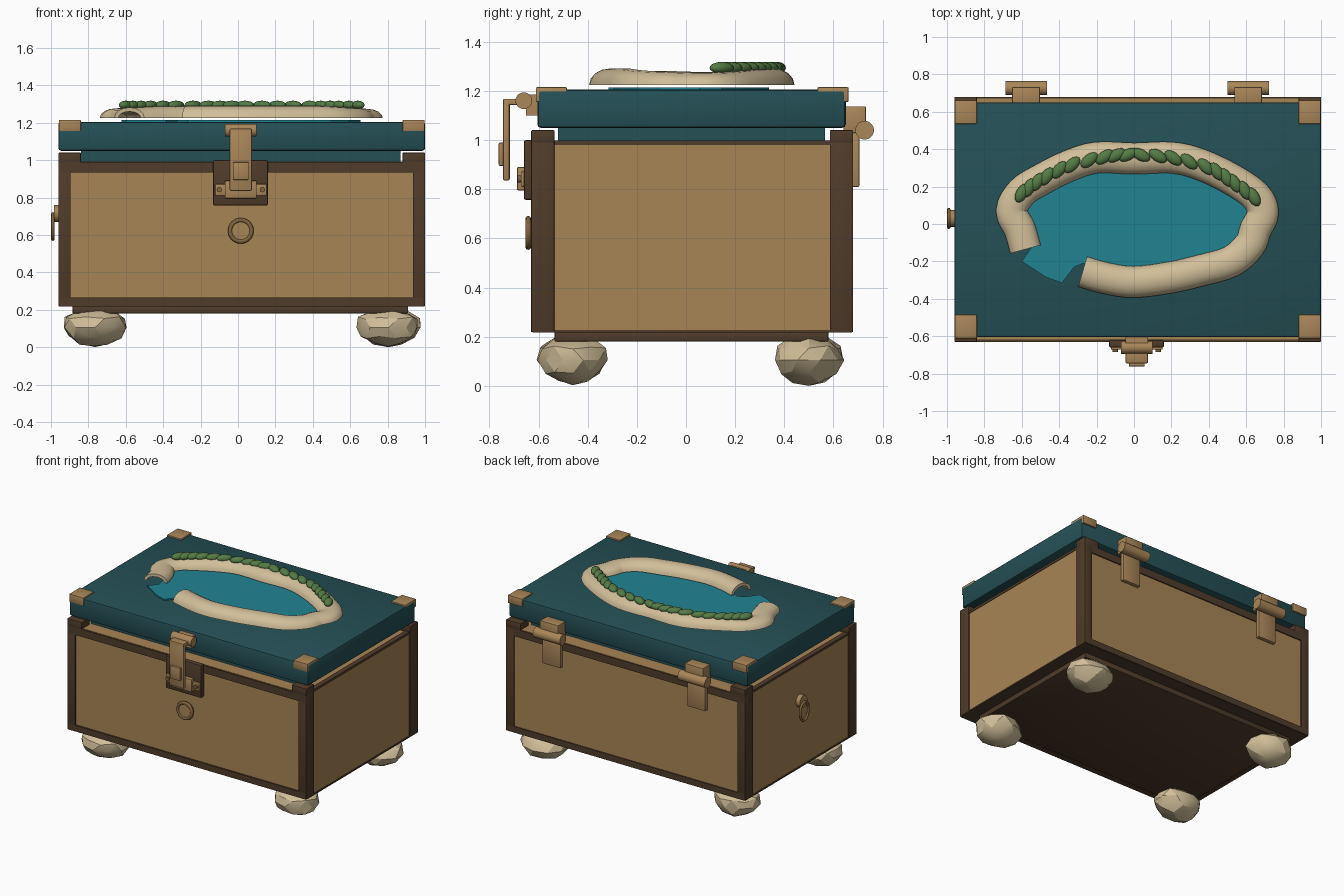
import bpy, bmesh, math, random
from mathutils import Vector, Matrix

if "Cube" in bpy.data.objects:
    bpy.data.objects.remove(bpy.data.objects["Cube"])

random.seed(4)
CX, CY = 0.02, 0.025          # centre of the chest body


def material(name, rgb):
    m = bpy.data.materials.new(name)
    m.diffuse_color = (*rgb, 1)
    m.use_nodes = True
    m.node_tree.nodes["Principled BSDF"].inputs["Base Color"].default_value = m.diffuse_color
    return m


TAN = material("tan board", (0.39, 0.235, 0.09))
BRASS = material("brass", (0.40, 0.24, 0.10))
AGED = material("aged brass", (0.22, 0.125, 0.048))
BROWN = material("dark brown wood", (0.08, 0.045, 0.023))
TEAL = material("teal lid", (0.018, 0.08, 0.093))
WATER = material("water", (0.015, 0.23, 0.29))
SAND = material("sandstone", (0.64, 0.52, 0.32))
GREEN = material("leaf green", (0.09, 0.20, 0.06))


def finish(name, bm, mat, smooth=None):
    bmesh.ops.recalc_face_normals(bm, faces=bm.faces)
    me = bpy.data.meshes.new(name)
    bm.to_mesh(me)
    bm.free()
    me.materials.append(mat)
    ob = bpy.data.objects.new(name, me)
    bpy.context.collection.objects.link(ob)
    if smooth:
        bpy.ops.object.select_all(action='DESELECT')
        ob.select_set(True)
        bpy.context.view_layer.objects.active = ob
        bpy.ops.object.shade_smooth_by_angle(angle=math.radians(smooth))
    return ob


def box(name, x, y, z, mat, bevel=0.0):
    """Box from (min, max) ranges."""
    bm = bmesh.new()
    bmesh.ops.create_cube(bm, size=1)
    for v in bm.verts:
        v.co = [(r[0] + r[1]) / 2 + c * (r[1] - r[0]) for c, r in zip(v.co, (x, y, z))]
    if bevel:
        bmesh.ops.bevel(bm, geom=bm.edges[:], offset=bevel, segments=2,
                        profile=0.5, affect='EDGES')
    return finish(name, bm, mat, 35 if bevel else None)


def rod(name, centre, axis, radius, length, mat):
    bm = bmesh.new()
    rot = Vector((0, 0, 1)).rotation_difference(Vector(axis)).to_matrix().to_4x4()
    bmesh.ops.create_cone(bm, cap_ends=True, segments=20, radius1=radius, radius2=radius,
                          depth=length, matrix=Matrix.Translation(centre) @ rot)
    return finish(name, bm, mat, 40)


def torus(name, centre, axis, ra, rb, minor, mat):
    """Ring with half-axes ra (sideways) and rb (up), facing along axis."""
    bm = bmesh.new()
    n, k = 32, 8
    side = Vector(axis).cross(Vector((0, 0, 1)))
    rows = []
    for i in range(n):
        a = 2 * math.pi * i / n
        d = side * math.cos(a) + Vector((0, 0, 1)) * math.sin(a)
        p = Vector(centre) + side * ra * math.cos(a) + Vector((0, 0, rb * math.sin(a)))
        rows.append([bm.verts.new(p + minor * (d * math.cos(b) + Vector(axis) * math.sin(b)))
                     for b in (2 * math.pi * j / k for j in range(k))])
    for i in range(n):
        for j in range(k):
            a, b = rows[i], rows[(i + 1) % n]
            bm.faces.new((a[j], b[j], b[(j + 1) % k], a[(j + 1) % k]))
    return finish(name, bm, mat, 60)


def smooth_path(pts, steps):
    """Catmull-Rom points through a flat path."""
    p = [Vector(q) for q in pts]
    p = [2 * p[0] - p[1]] + p + [2 * p[-1] - p[-2]]
    out = []
    for i in range(1, len(p) - 2):
        a, b, c, d = p[i - 1:i + 3]
        for s in range(steps):
            t = s / steps
            out.append(0.5 * (2 * b + (c - a) * t + (2 * a - 5 * b + 4 * c - d) * t * t
                              + (3 * b - a - 3 * c + d) * t ** 3))
    return out + [p[-2]]


# Chest body, rails and base
box("chest_body", (-0.952, 0.992), (-0.618, 0.672), (0.225, 0.992), TAN)
box("bottom_frame", (-0.958, 0.998), (-0.625, 0.675), (0.218, 0.228), BROWN)
box("base_plinth", (-0.885, 0.91), (-0.535, 0.58), (0.18, 0.22), BROWN, 0.006)
for label, y in (("front", (-0.63, -0.60)), ("back", (0.655, 0.68))):
    box(label + "_bottom_rail", (-0.95, 0.99), y, (0.22, 0.265), BROWN)
    box(label + "_top_rail", (-0.95, 0.99), y, (0.935, 0.99), BROWN)
for label, x in (("left", (-0.956, -0.92)), ("right", (0.96, 0.996))):
    box(label + "_top_rail", x, (-0.6, 0.65), (0.98, 0.998), BROWN)

# Corner posts, caps, lid corners and stone feet, one set for each corner
for sx in (-1, 1):
    for sy in (-1, 1):
        def span(c, s, outer, inner):
            return tuple(sorted((c + s * outer, c + s * inner)))
        px, py = span(CX, sx, 0.98, 0.915), span(CY, sy, 0.655, 0.56)
        box("corner_post", px, py, (0.22, 0.99), BROWN, 0.004)
        box("corner_cap", span(CX, sx, 0.98, 0.86), py, (0.985, 1.04), BROWN, 0.004)
        box("lid_corner", span(CX, sx, 0.977, 0.86), span(CY, sy, 0.636, 0.51),
            (1.155, 1.215), BRASS, 0.004)
        bm = bmesh.new()
        bmesh.ops.create_icosphere(bm, subdivisions=2, radius=1)
        for v in bm.verts:
            v.co *= random.uniform(0.92, 1.05)
            taper = 1 + 0.12 * v.co.z
            v.co = (CX + sx * 0.785 + 0.172 * v.co.x * taper,
                    (-0.46 if sy < 0 else 0.50) + 0.143 * v.co.y * taper,
                    max(0.0, min(0.195, 0.105 + 0.105 * v.co.z)))
        finish("stone_foot", bm, SAND, 22)

# Lid
box("lid_liner", (-0.84, 0.87), (-0.52, 0.565), (0.98, 1.06), TEAL)
box("lid", (-0.96, 1.0), (-0.605, 0.65), (1.05, 1.205), TEAL, 0.014)

# Broken stone rim around the pool
RIM = [(-0.58, -0.135), (-0.61, -0.03), (-0.655, 0.07), (-0.6, 0.17), (-0.5, 0.235),
       (-0.35, 0.31), (-0.2, 0.355), (0, 0.35), (0.2, 0.355), (0.35, 0.32), (0.52, 0.24),
       (0.65, 0.15), (0.69, 0.06), (0.65, -0.03), (0.62, -0.11), (0.52, -0.2),
       (0.35, -0.25), (0.2, -0.285), (0, -0.31), (-0.15, -0.29), (-0.275, -0.255)]
path = smooth_path(RIM, 4)
bm = bmesh.new()
rows = []
for i, p in enumerate(path):
    t = (path[min(i + 1, len(path) - 1)] - path[max(i - 1, 0)]).normalized()
    n = Vector((-t.y, t.x))
    tall = 0.066 - 0.07 * max(0, abs(p.x) - 0.45)
    row = []
    for w, h, flip in ((0.084, tall, 1), (0.062, tall - 0.022, -1)):
        for k in range(9):
            a = math.pi * k / 8
            q = p + n * (w * math.cos(a) * flip)
            row.append(bm.verts.new((q.x, q.y, 1.225 + h * math.sin(a))))
    rows.append(row)
for a, b in zip(rows, rows[1:]):
    for j in range(18):
        k = (j + 1) % 18
        bm.faces.new((a[j], b[j], b[k], a[k]))
for r in (rows[0], rows[-1]):
    for j in range(8):
        bm.faces.new((r[j], r[j + 1], r[16 - j], r[17 - j]))
finish("stone_rim", bm, SAND, 50)

# Water sheet with a spill through the gap
outline = [0.95 * Vector(p) for p in RIM[:-1]]
outline += [Vector(p) for p in ((-0.27, -0.21), (-0.32, -0.23), (-0.385, -0.315),
                                (-0.47, -0.285), (-0.6, -0.2))]
bm = bmesh.new()
face = bm.faces.new([bm.verts.new((p.x, p.y, 1.203)) for p in outline])
top = bmesh.ops.extrude_face_region(bm, geom=[face])
bmesh.ops.translate(bm, vec=(0, 0, 0.011),
                    verts=[g for g in top["geom"] if isinstance(g, bmesh.types.BMVert)])
finish("pool_water", bm, WATER)

# Leafy garland along the back of the rim
vine = smooth_path([(-0.6, 0.165), (-0.5, 0.235), (-0.35, 0.31), (-0.15, 0.36), (0, 0.37),
                    (0.2, 0.355), (0.4, 0.3), (0.52, 0.23), (0.64, 0.145)], 20)
bm = bmesh.new()
COUNT = 20
for i in range(COUNT):
    k = round(i * (len(vine) - 1) / (COUNT - 1))
    p = vine[k]
    t = vine[min(k + 1, len(vine) - 1)] - vine[max(k - 1, 0)]
    turn = math.atan2(t.y, t.x) + (0.45 if p.x < 0 else -0.45)
    mat = (Matrix.Translation((p.x, p.y, 1.294)) @ Matrix.Rotation(turn, 4, 'Z')
           @ Matrix.Diagonal((0.055, 0.031, 0.024, 1)))
    bmesh.ops.create_uvsphere(bm, u_segments=12, v_segments=8, radius=1, matrix=mat)
finish("leaf_garland", bm, GREEN, 60)

# Front latch
LX = 0.015
box("latch_backplate", (LX - 0.148, LX + 0.145), (-0.66, -0.62), (0.757, 1.0), BROWN, 0.008)
box("latch_catch", (LX - 0.085, LX + 0.085), (-0.688, -0.655), (0.795, 0.89), BRASS, 0.006)
for s in (-1, 1):
    box("catch_wing", (LX + s * 0.108 - 0.03, LX + s * 0.108 + 0.03), (-0.672, -0.655),
        (0.81, 0.872), BRASS, 0.005)
    rod("catch_screw", (LX + s * 0.115, -0.675, 0.842), (0, 1, 0), 0.014, 0.02, AGED)
box("hasp_strap", (LX - 0.06, LX + 0.06), (-0.745, -0.717), (0.835, 1.165), BRASS, 0.008)
box("hasp_arm", (LX - 0.06, LX + 0.06), (-0.745, -0.66), (1.142, 1.168), BRASS, 0.006)
box("hasp_button", (LX - 0.042, LX + 0.042), (-0.762, -0.74), (0.895, 0.99), BRASS, 0.005)
rod("hasp_pivot", (LX, -0.66, 1.16), (1, 0, 0), 0.034, 0.17, BRASS)
box("hasp_mount", (LX - 0.06, LX + 0.06), (-0.65, -0.60), (1.10, 1.185), BRASS)

# Front ring and left side ring
rod("front_ring_disc", (LX, -0.632, 0.622), (0, 1, 0), 0.056, 0.03, TAN)
torus("front_ring", (LX, -0.642, 0.622), (0, -1, 0), 0.057, 0.057, 0.012, AGED)
rod("side_ring_mount", (-0.968, 0.03, 0.715), (1, 0, 0), 0.045, 0.034, BRASS)
torus("side_ring", (-0.99, 0.03, 0.645), (-1, 0, 0), 0.048, 0.068, 0.009, AGED)

# Back hinges
for x in (CX - 0.597, CX + 0.59):
    rod("hinge_barrel", (x, 0.727, 1.04), (1, 0, 0), 0.038, 0.222, BRASS)
    box("hinge_lower_leaf", (x - 0.074, x + 0.074), (0.676, 0.705), (0.81, 1.03), BRASS, 0.004)
    box("hinge_upper_block", (x - 0.074, x + 0.074), (0.64, 0.732), (1.03, 1.137), BRASS, 0.004)
